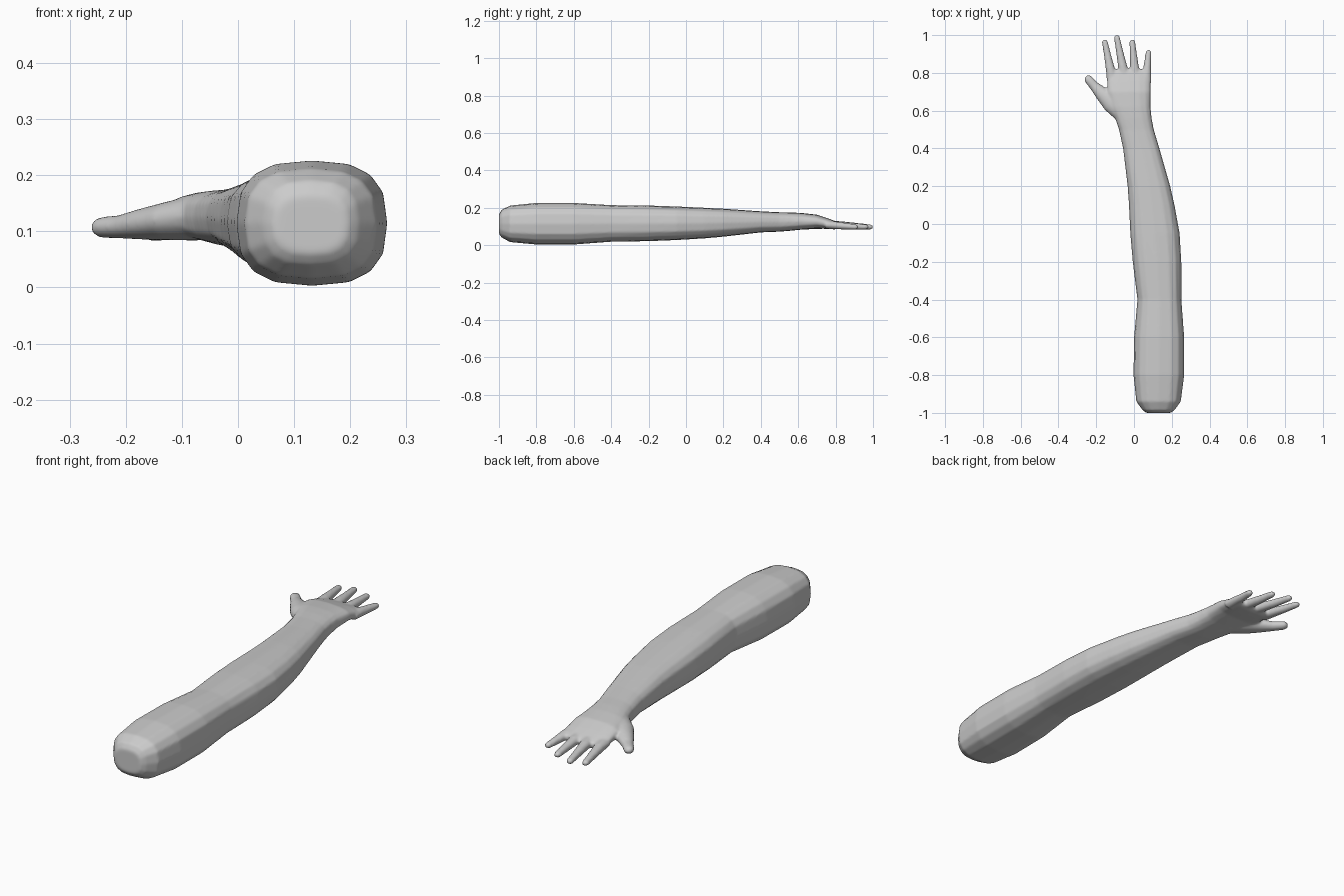
import bpy, bmesh, math

if "Cube" in bpy.data.objects:
    bpy.data.objects.remove(bpy.data.objects["Cube"])

skin = bpy.data.materials.new("grey")
skin.diffuse_color = (0.6, 0.6, 0.6, 1)
skin.use_nodes = True
skin.node_tree.nodes["Principled BSDF"].inputs["Base Color"].default_value = skin.diffuse_color


def sgn_pow(v, p):
    return math.copysign(abs(v) ** p, v)


def loft(name, rings, n=16, expo=2.0):
    """Rings: (x, y, z, half width, half height, heading) joined into a closed tube."""
    bm = bmesh.new()
    loops = []
    for x, y, z, rx, rz, a in rings:
        loop = []
        for i in range(n):
            t = 2 * math.pi * i / n
            u = rx * sgn_pow(math.cos(t), 2 / expo)
            w = rz * sgn_pow(math.sin(t), 2 / expo)
            loop.append(bm.verts.new((x + u * math.cos(a), y + u * math.sin(a), z + w)))
        loops.append(loop)
    for a, b in zip(loops, loops[1:]):
        for i in range(n):
            j = (i + 1) % n
            bm.faces.new((a[i], a[j], b[j], b[i]))
    bm.faces.new(loops[0][::-1])
    bm.faces.new(loops[-1])
    bmesh.ops.recalc_face_normals(bm, faces=bm.faces)
    me = bpy.data.meshes.new(name)
    bm.to_mesh(me)
    bm.free()
    ob = bpy.data.objects.new(name, me)
    bpy.context.collection.objects.link(ob)
    return ob


def digit(name, path):
    """Round digit along points (x, y, z, radius across, radius up) with a rounded tip."""
    rings = []
    for i, (x, y, z, rx, rz) in enumerate(path):
        p, q = path[max(i - 1, 0)], path[min(i + 1, len(path) - 1)]
        rings.append((x, y, z, rx, rz, math.atan2(q[1] - p[1], q[0] - p[0]) - math.pi / 2))
    x, y, z, rx, rz, a = rings[-1]
    for f in (0.5, 0.85, 1.0):
        s = math.sqrt(max(1 - f * f, 0.04))
        rings.append((x - math.sin(a) * rx * f, y + math.cos(a) * rx * f, z, rx * s, rz * s, a))
    return loft(name, rings)


# arm and palm: y, x min, x max, z min, z max
arm = [(-1.0, .065, .195, .06, .165), (-.985, .045, .215, .04, .19),
       (-.94, .012, .248, .016, .212), (-.8, -.003, .266, .003, .226),
       (-.6, .0, .266, .003, .226), (-.4, .018, .251, .018, .214),
       (-.2, -.007, .251, .021, .212), (-.05, -.02, .242, .027, .207),
       (.1, -.027, .215, .036, .2), (.2, -.034, .192, .045, .195),
       (.4, -.058, .135, .068, .181), (.5, -.08, .105, .072, .176),
       (.56, -.1, .094, .077, .175), (.62, -.125, .088, .083, .172),
       (.7, -.143, .089, .09, .163), (.76, -.143, .088, .086, .143),
       (.8, -.14, .087, .084, .128), (.818, -.125, .075, .09, .12)]
parts = [loft("arm", [((a + b) / 2, y, (c + d) / 2, (b - a) / 2, (d - c) / 2, 0)
                      for y, a, b, c, d in arm], 16, 2.7)]

# fingers: base and tip positions
for name, bx, by, tx, ty in (("index_finger", -.115, .77, -.154, .962),
                             ("middle_finger", -.05, .78, -.09, .985),
                             ("ring_finger", .008, .77, -.009, .962),
                             ("little_finger", .063, .75, .077, .907)):
    path = []
    for t, z, rx, rz in ((0, .109, .03, .022), (.3, .106, .024, .021),
                         (.65, .101, .019, .018), (1, .097, .016, .014)):
        path.append((bx + (tx - bx) * t, by + (ty - by) * t, z, rx, rz))
    parts.append(digit(name, path))

# thumb
parts.append(digit("thumb", [(-.06, .6, .126, .06, .042), (-.12, .645, .119, .054, .035),
                             (-.17, .69, .113, .038, .028), (-.21, .73, .108, .026, .021),
                             (-.24, .765, .107, .023, .019)]))

# fuse everything into one soft skin
for o in parts:
    o.select_set(True)
body = parts[0]
bpy.context.view_layer.objects.active = body
bpy.ops.object.join()
remesh = body.modifiers.new("fuse", 'REMESH')
remesh.mode = 'VOXEL'
remesh.voxel_size = 0.006
soften = body.modifiers.new("soften", 'SMOOTH')
soften.factor = 0.5
soften.iterations = 6
for m in ("fuse", "soften"):
    bpy.ops.object.modifier_apply(modifier=m)
body.name = "arm_with_hand"
body.data.materials.clear()
body.data.materials.append(skin)
bpy.ops.object.shade_smooth()
